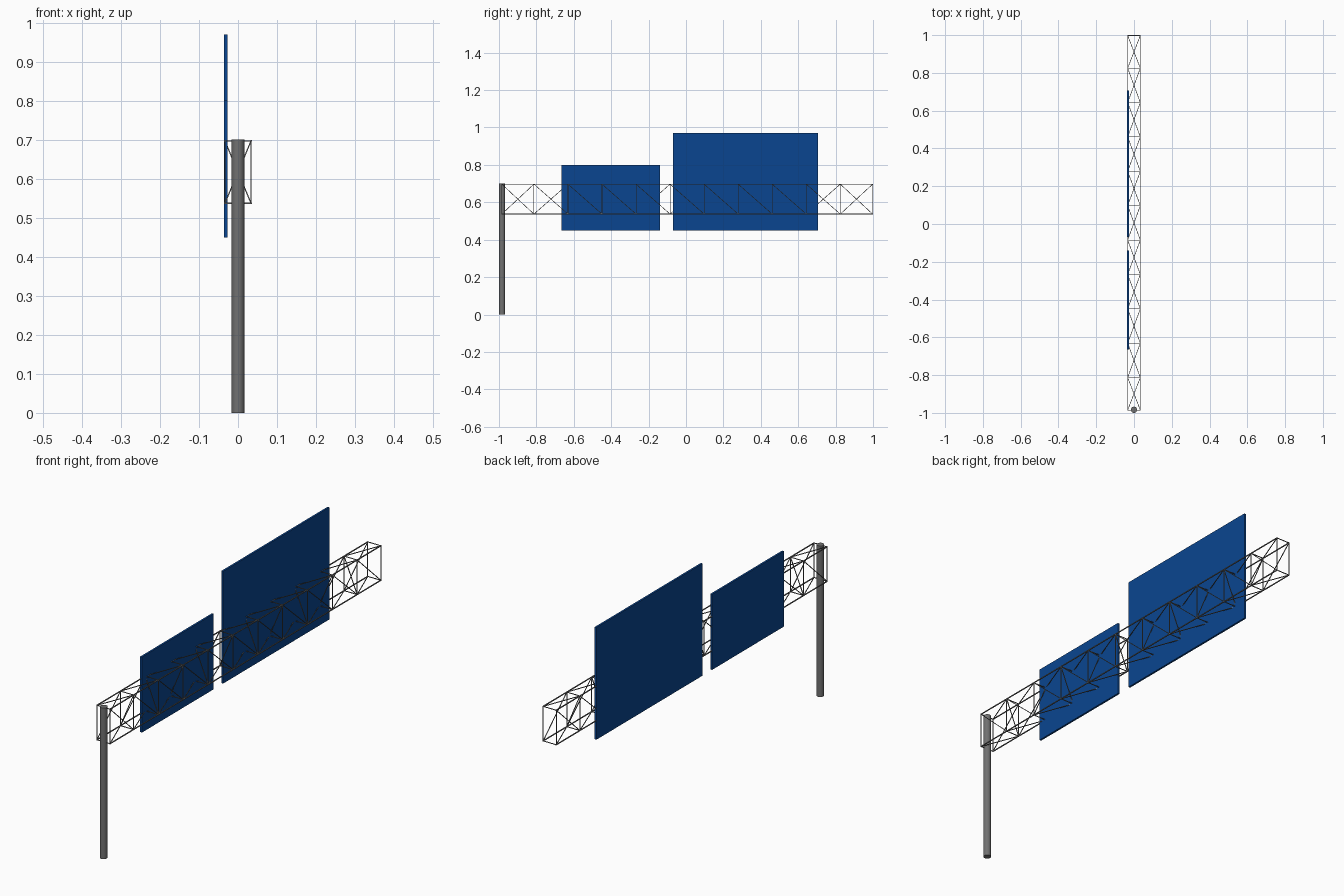
import bpy, bmesh
from mathutils import Vector

if "Cube" in bpy.data.objects:
    bpy.data.objects.remove(bpy.data.objects["Cube"])

def mat(name, rgb):
    m = bpy.data.materials.new(name)
    m.diffuse_color = (*rgb, 1)
    m.use_nodes = True
    m.node_tree.nodes["Principled BSDF"].inputs["Base Color"].default_value = m.diffuse_color
    return m

GREY = mat("steel grey", (0.165, 0.165, 0.165))
BLUE = mat("sign blue", (0.003, 0.06, 0.28))

def finish(name, bm, m):
    me = bpy.data.meshes.new(name)
    bmesh.ops.recalc_face_normals(bm, faces=bm.faces)
    bm.to_mesh(me)
    bm.free()
    me.materials.append(m)
    ob = bpy.data.objects.new(name, me)
    bpy.context.collection.objects.link(ob)
    return ob

def box(name, lo, hi, m):
    bm = bmesh.new()
    bmesh.ops.create_cube(bm, size=1)
    for v in bm.verts:
        v.co = Vector([lo[i] + (v.co[i] + 0.5) * (hi[i] - lo[i]) for i in range(3)])
    return finish(name, bm, m)

def bar(bm, a, b, w):
    """Square bar of width w from a to b."""
    a, b = Vector(a), Vector(b)
    d = (b - a).normalized()
    up = Vector((0, 0, 1)) if abs(d.z) < 0.95 else Vector((0, 1, 0))
    s = d.cross(up).normalized() * w / 2
    t = s.cross(d).normalized() * w / 2
    rings = [[bm.verts.new(p + i * s + j * t)
              for i, j in ((1, 1), (-1, 1), (-1, -1), (1, -1))] for p in (a, b)]
    for k in range(4):
        n = (k + 1) % 4
        bm.faces.new((rings[0][k], rings[0][n], rings[1][n], rings[1][k]))
    bm.faces.new(rings[0])
    bm.faces.new(rings[1])

# Pole
bm = bmesh.new()
bmesh.ops.create_cone(bm, cap_ends=True, segments=24, radius1=0.0165, radius2=0.0165, depth=0.7)
bmesh.ops.translate(bm, verts=bm.verts, vec=(0, -0.9835, 0.35))
for f in bm.faces:
    f.smooth = len(f.verts) == 4
for e in bm.edges:
    e.smooth = all(f.smooth for f in e.link_faces)
finish("support_pole", bm, GREY)

# Truss dimensions; the two end bays are slightly shorter
X, Z0, Z1 = 0.0335, 0.537, 0.697
CH, BR = 0.004, 0.003
Y0, Y1 = -0.985, 0.998
ys = [Y0] + [-0.813 + 0.182 * i for i in range(10)] + [Y1]

# Long chords
bm = bmesh.new()
for x in (-X, X):
    for z in (Z0, Z1):
        bar(bm, (x, Y0 - CH / 2, z), (x, Y1 + CH / 2, z), CH)
finish("truss_chords", bm, GREY)

# Rectangular cross frames, with alternating inner diagonals
bm = bmesh.new()
for i, y in enumerate(ys):
    for x in (-X, X):
        bar(bm, (x, y, Z0), (x, y, Z1), BR)
    for z in (Z0, Z1):
        bar(bm, (-X, y, z), (X, y, z), BR)
    if 0 < i < len(ys) - 1:
        s = 1 if i % 2 else -1
        bar(bm, (-X * s, y, Z0), (X * s, y, Z1), BR)
finish("truss_frames", bm, GREY)

# Diagonals on the four long faces, opposite faces crossing
bm = bmesh.new()
for a, b in zip(ys, ys[1:]):
    bar(bm, (X, a, Z1), (X, b, Z0), BR)
    bar(bm, (-X, a, Z0), (-X, b, Z1), BR)
    bar(bm, (-X, a, Z1), (X, b, Z1), BR)
    bar(bm, (X, a, Z0), (-X, b, Z0), BR)
finish("truss_diagonals", bm, GREY)

# Sign panels
box("small_sign", (-0.036, -0.665, 0.45), (-0.027, -0.14, 0.80), BLUE)
box("large_sign", (-0.036, -0.07, 0.45), (-0.027, 0.707, 0.97), BLUE)
